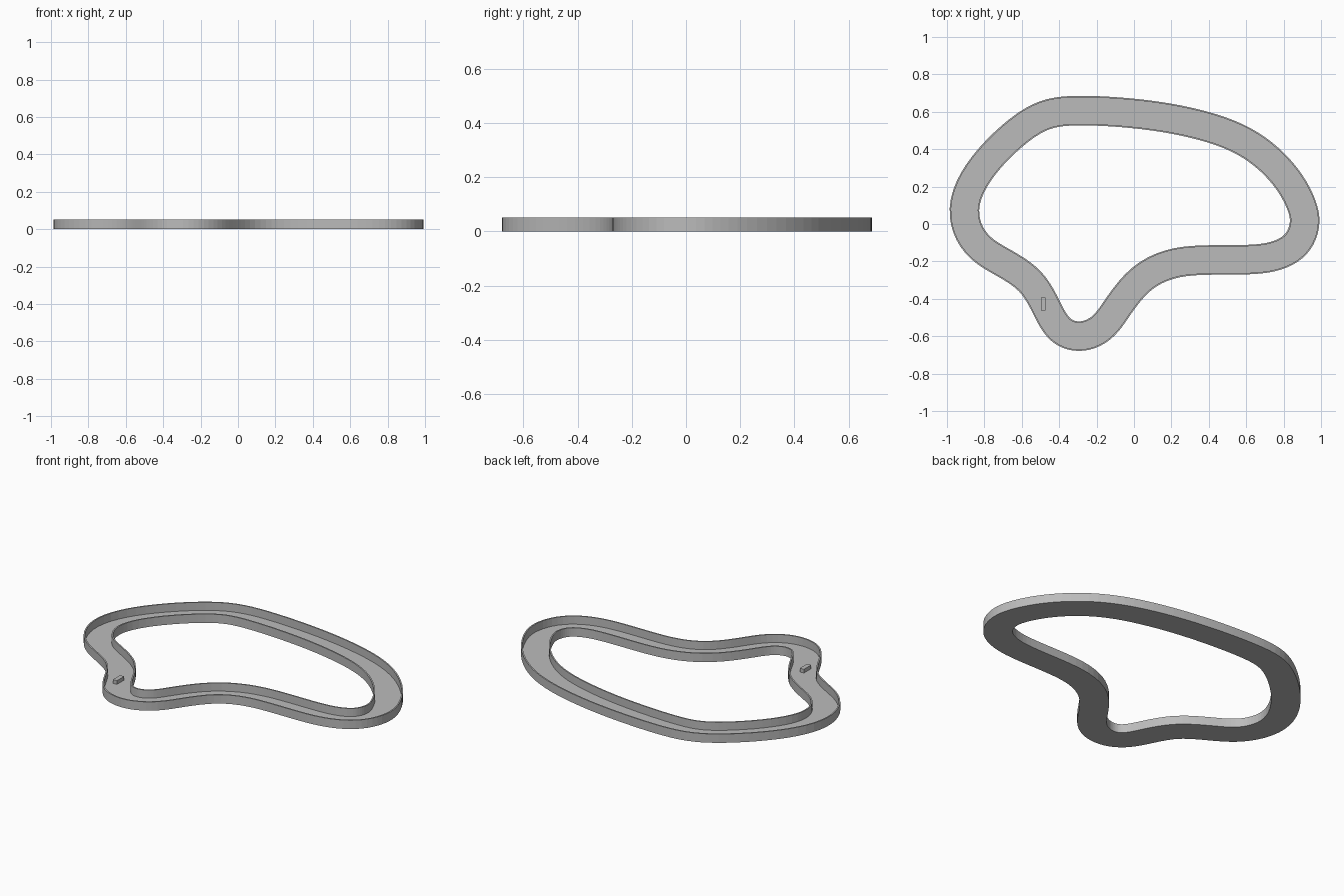
import bpy, bmesh
from mathutils import Vector
from mathutils.kdtree import KDTree

if "Cube" in bpy.data.objects:
    bpy.data.objects.remove(bpy.data.objects["Cube"])

W, T, H, FLOOR = 0.079, 0.008, 0.052, 0.004   # half width, wall thickness, wall height, road height

# Centre line of the circuit, clockwise from the left end
PATH = [(-.915, .08), (-.864, .233), (-.738, .394), (-.575, .535), (-.448, .595), (-.3, .608),
        (-.075, .599), (.176, .57), (.412, .516), (.586, .447), (.727, .347), (.84, .217),
        (.900, .094), (.916, .013), (.893, -.075), (.834, -.139), (.738, -.178), (.604, -.193),
        (.353, -.191), (.19, -.212), (.037, -.286), (-.078, -.43), (-.144, -.53), (-.217, -.585),
        (-.294, -.603), (-.37, -.585), (-.425, -.53), (-.468, -.446), (-.513, -.361),
        (-.575, -.284), (-.685, -.213), (-.802, -.148), (-.882, -.055)]


def spline(points, steps):
    """Closed Catmull-Rom curve, lightly relaxed."""
    p = [Vector(q) for q in points]
    n, out = len(p), []
    for i in range(n):
        a, b, c, d = p[i - 1], p[i], p[(i + 1) % n], p[(i + 2) % n]
        for s in range(steps):
            t = s / steps
            out.append(0.5 * (2 * b + (c - a) * t + (2 * a - 5 * b + 4 * c - d) * t * t
                              + (3 * b - a - 3 * c + d) * t ** 3))
    for _ in range(6):
        out = [(out[i - 1] + 2 * out[i] + out[(i + 1) % len(out)]) / 4 for i in range(len(out))]
    return out


grey = bpy.data.materials.new("grey")
grey.diffuse_color = (0.5, 0.5, 0.5, 1)
grey.use_nodes = True
grey.node_tree.nodes["Principled BSDF"].inputs["Base Color"].default_value = grey.diffuse_color


def finish(name, bm):
    bmesh.ops.recalc_face_normals(bm, faces=bm.faces[:])
    mesh = bpy.data.meshes.new(name)
    bm.to_mesh(mesh)
    bm.free()
    mesh.materials.append(grey)
    obj = bpy.data.objects.new(name, mesh)
    bpy.context.collection.objects.link(obj)
    return obj


def sweep(name, centre, lo, hi, z0, z1):
    """Rectangular section swept round the circuit between two sideways offsets."""
    bm, rings, n = bmesh.new(), [], len(centre)
    for i, c in enumerate(centre):
        d = (centre[(i + 1) % n] - centre[i - 1]).normalized()
        side = Vector((-d.y, d.x))            # points outwards on a clockwise path
        rings.append([bm.verts.new((*(c + side * o), z))
                      for o, z in ((lo, z0), (hi, z0), (hi, z1), (lo, z1))])
    for i in range(n):
        a, b = rings[i], rings[(i + 1) % n]
        for k in range(4):
            bm.faces.new((a[k], a[(k + 1) % 4], b[(k + 1) % 4], b[k]))
    return finish(name, bm)


centre = spline(PATH, 4)
sweep("road", centre, -W + T, W - T, 0, FLOOR)
sweep("outer_wall", centre, W - T, W, 0, H)
sweep("inner_wall", centre, -W, -W + T, 0, H)

# Small block standing on the road
bm = bmesh.new()
bmesh.ops.create_cube(bm, size=1)
bmesh.ops.scale(bm, vec=(0.026, 0.068, 0.022), verts=bm.verts)
bmesh.ops.translate(bm, vec=(-0.485, -0.428, FLOOR + 0.011), verts=bm.verts)
finish("car_block", bm)
